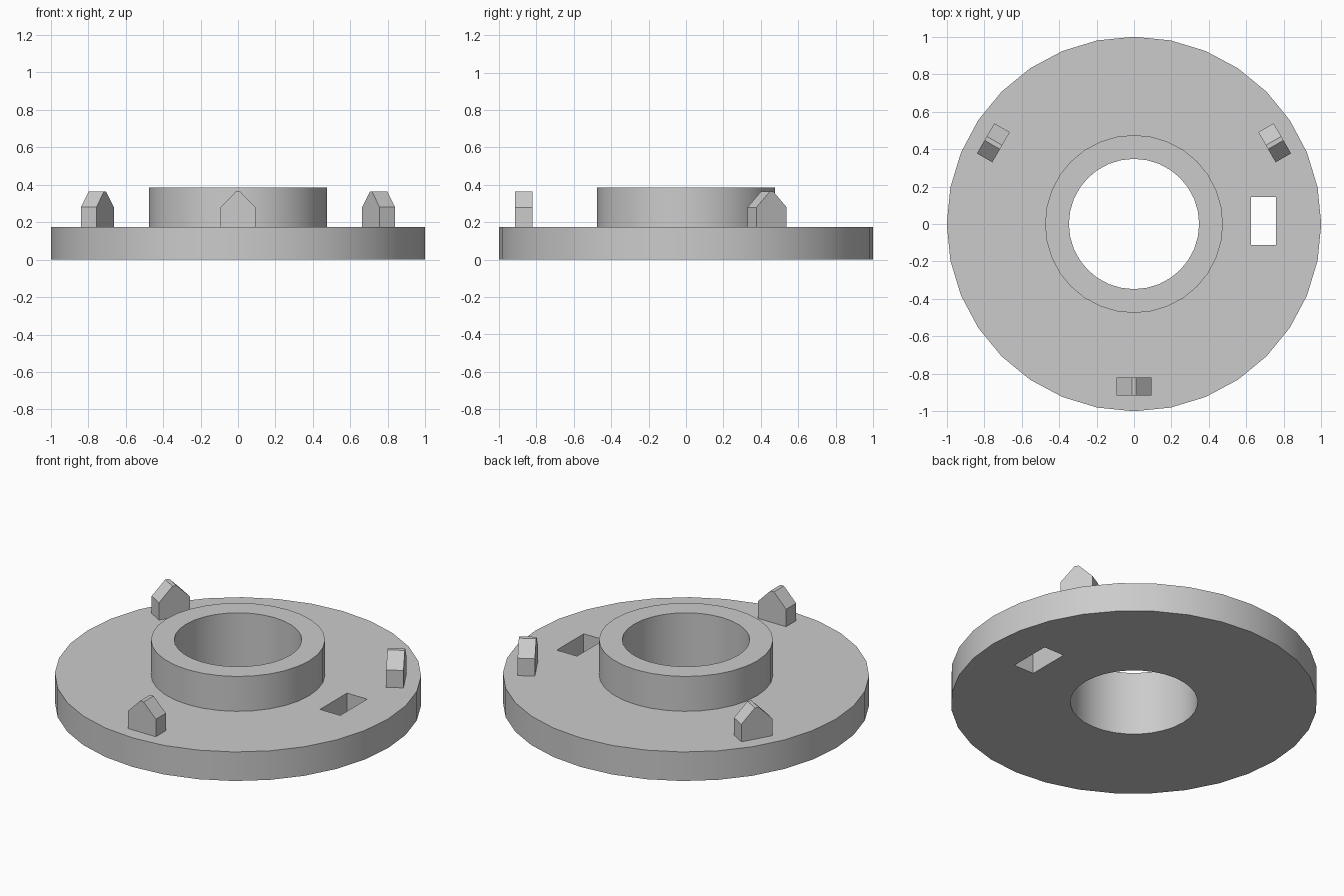
import bpy, bmesh
from math import radians
from mathutils import Matrix, Vector

if "Cube" in bpy.data.objects:
    bpy.data.objects.remove(bpy.data.objects["Cube"], do_unlink=True)

DISC_TOP = 0.175

grey = bpy.data.materials.new("plain grey")
grey.use_nodes = True
grey.diffuse_color = (0.6, 0.6, 0.6, 1)
grey.node_tree.nodes["Principled BSDF"].inputs["Base Color"].default_value = (0.6, 0.6, 0.6, 1)


def make_object(name, bm):
    bmesh.ops.recalc_face_normals(bm, faces=bm.faces)
    mesh = bpy.data.meshes.new(name)
    bm.to_mesh(mesh)
    bm.free()
    mesh.materials.append(grey)
    obj = bpy.data.objects.new(name, mesh)
    bpy.context.collection.objects.link(obj)
    return obj


def lathe(name, profile, sides=32):
    """Revolve a closed (radius, z) profile about the z axis."""
    bm = bmesh.new()
    verts = [bm.verts.new((r, 0, z)) for r, z in profile]
    edges = [bm.edges.new((v, verts[i - 1])) for i, v in enumerate(verts)]
    bmesh.ops.spin(bm, geom=verts + edges, cent=(0, 0, 0), axis=(0, 0, 1),
                   angle=radians(360), steps=sides)
    bmesh.ops.remove_doubles(bm, verts=bm.verts, dist=0.0001)
    return make_object(name, bm)


def lug(name, angle):
    """Peaked block standing near the rim, turned about the z axis."""
    bm = bmesh.new()
    right = [(0.093, DISC_TOP - 0.01), (0.093, 0.28), (0.012, 0.363)]
    outline = right + [(-x, z) for x, z in reversed(right)]
    face = bm.faces.new([bm.verts.new((x, -0.915, z)) for x, z in outline])
    out = bmesh.ops.extrude_face_region(bm, geom=[face])
    moved = [g for g in out["geom"] if isinstance(g, bmesh.types.BMVert)]
    bmesh.ops.translate(bm, verts=moved, vec=(0, 0.095, 0))
    bm.transform(Matrix.Rotation(radians(angle), 4, "Z"))
    return make_object(name, bm)


# Disc and raised hub with a round bore
flange = lathe("flange_with_hub", [(0.348, 0), (1, 0), (1, DISC_TOP), (0.475, DISC_TOP),
                                   (0.475, 0.385), (0.348, 0.385)])

# Rectangular slot through the disc
bm = bmesh.new()
bmesh.ops.create_cube(bm, size=1)
bm.transform(Matrix.LocRotScale(Vector((0.692, 0.017, 0.1)), None, Vector((0.135, 0.257, 0.6))))
cutter = make_object("slot_cutter", bm)
cutter.hide_render = True
cut = flange.modifiers.new("slot", "BOOLEAN")
cut.operation = "DIFFERENCE"
cut.solver = "EXACT"
cut.object = cutter

bpy.ops.object.select_all(action="DESELECT")
flange.select_set(True)
bpy.context.view_layer.objects.active = flange
bpy.ops.object.modifier_apply(modifier=cut.name)
bpy.data.objects.remove(cutter, do_unlink=True)
bpy.ops.object.shade_smooth_by_angle(angle=radians(30))

# Three lugs spaced evenly around the rim
for name, angle in (("front_lug", 0), ("left_lug", 120), ("right_lug", 240)):
    lug(name, angle)
